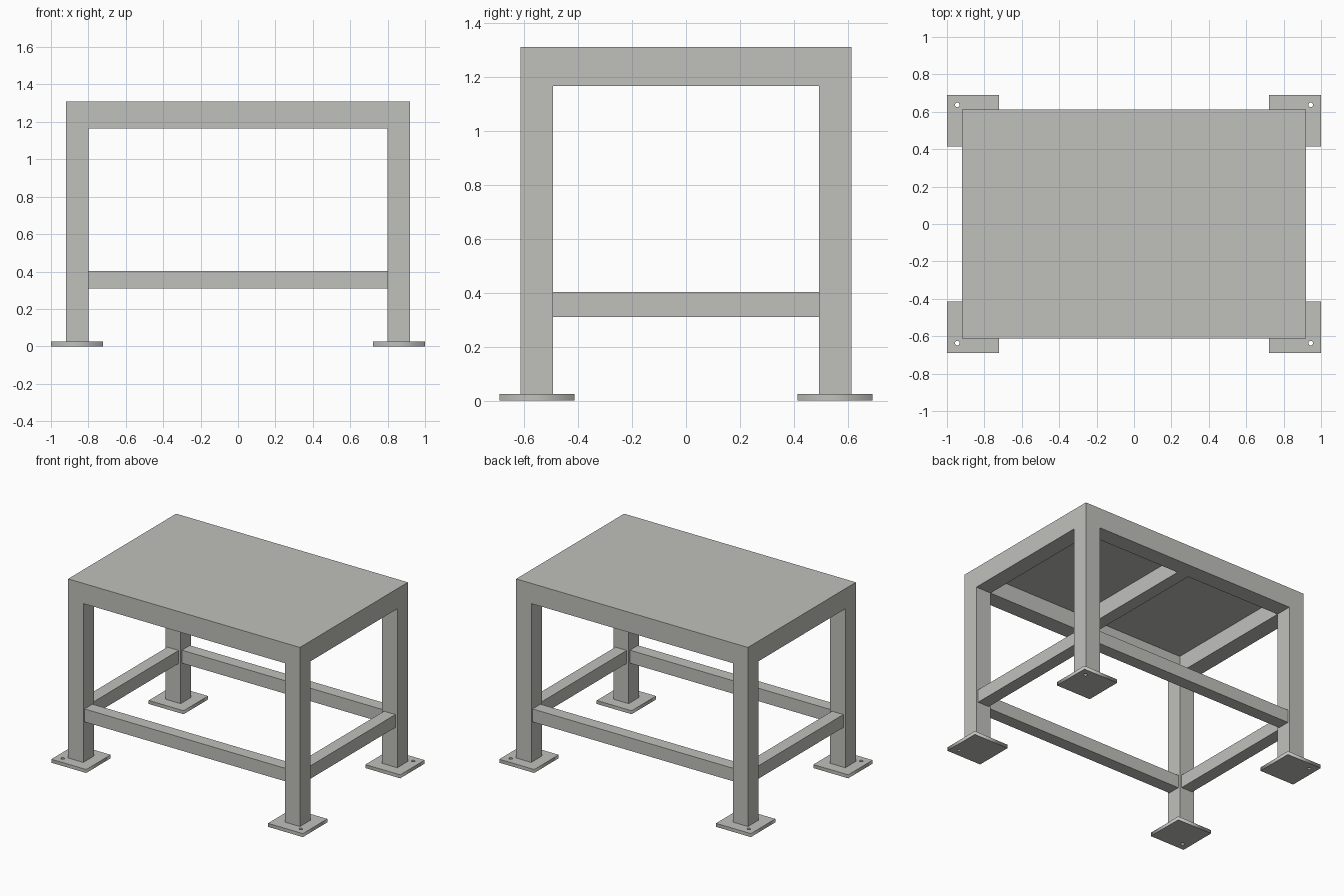
import bpy
import math

if "Cube" in bpy.data.objects:
    bpy.data.objects.remove(bpy.data.objects["Cube"], do_unlink=True)

# Single warm grey paint
GREY = (0.53, 0.53, 0.50, 1.0)
paint = bpy.data.materials.new("warm_grey_paint")
paint.use_nodes = True
paint.diffuse_color = GREY
for node in paint.node_tree.nodes:
    if node.type == 'BSDF_PRINCIPLED':
        node.inputs["Base Color"].default_value = GREY

# Main dimensions
HALF_X, HALF_Y, HEIGHT = 0.92, 0.612, 1.31   # outer size of the frame
TUBE, RAIL = 0.12, 0.09                      # leg and rail widths
SHEET = 0.025                                # top sheet and foot plates
FOOT = 0.277
APRON_LOW = 1.165
RAIL_LOW, RAIL_TOP = 0.31, 0.403
LEG_X, LEG_Y = HALF_X - TUBE / 2, HALF_Y - TUBE / 2
IN_X, IN_Y = HALF_X - TUBE, HALF_Y - TUBE


def box(name, centre, size_x, size_y, low, top):
    """Axis-aligned box standing between two heights."""
    x, y = centre
    bpy.ops.mesh.primitive_cube_add(size=1, location=(x, y, (low + top) / 2))
    ob = bpy.context.object
    ob.name = name
    ob.scale = (size_x, size_y, top - low)
    bpy.ops.object.transform_apply(location=False, rotation=False, scale=True)
    ob.data.materials.append(paint)
    return ob


def foot_plate(name, x, y, sx, sy):
    """Square plate with one bolt hole in its outer corner."""
    curve = bpy.data.curves.new(name, 'CURVE')
    curve.dimensions = '2D'
    curve.fill_mode = 'BOTH'
    curve.extrude = SHEET / 2
    h = FOOT / 2
    square = [(-h, -h), (h, -h), (h, h), (-h, h)]
    hole = [(sx * 0.085 + 0.012 * math.cos(a), sy * 0.085 + 0.012 * math.sin(a))
            for a in (i * math.tau / 16 for i in range(16))]
    for outline in (square, hole):
        spline = curve.splines.new('POLY')
        spline.points.add(len(outline) - 1)
        for point, (px, py) in zip(spline.points, outline):
            point.co = (px, py, 0, 1)
        spline.use_cyclic_u = True
    ob = bpy.data.objects.new(name, curve)
    ob.location = (x, y, SHEET / 2)
    bpy.context.collection.objects.link(ob)
    bpy.ops.object.select_all(action='DESELECT')
    ob.select_set(True)
    bpy.context.view_layer.objects.active = ob
    bpy.ops.object.convert(target='MESH')
    ob = bpy.context.object
    ob.data.materials.clear()
    ob.data.materials.append(paint)


# Legs and foot plates
for sx, side in ((1, "left"), (-1, "right")):
    for sy, end in ((-1, "front"), (1, "back")):
        x, y = sx * LEG_X, sy * LEG_Y
        box(f"{end}_{side}_leg", (x, y), TUBE, TUBE, SHEET, HEIGHT - SHEET)
        foot_plate(f"{end}_{side}_foot_plate", x, y, sx, sy)

# Aprons under the top and lower rails, front and back
for sy, end in ((-1, "front"), (1, "back")):
    at = (0, sy * LEG_Y)
    box(f"{end}_apron", at, 2 * IN_X, TUBE, APRON_LOW, HEIGHT - SHEET)
    box(f"{end}_rail", at, 2 * IN_X, RAIL, RAIL_LOW, RAIL_TOP)

# Aprons and lower rails on the sides
for sx, side in ((1, "left"), (-1, "right")):
    at = (sx * LEG_X, 0)
    box(f"{side}_apron", at, TUBE, 2 * IN_Y, APRON_LOW, HEIGHT - SHEET)
    box(f"{side}_rail", at, RAIL, 2 * IN_Y, RAIL_LOW, RAIL_TOP)

# Middle beam and top sheet
box("middle_beam", (0, 0), RAIL, 2 * IN_Y, APRON_LOW, HEIGHT - SHEET)
box("top_sheet", (0, 0), 2 * HALF_X, 2 * HALF_Y, HEIGHT - SHEET, HEIGHT)
